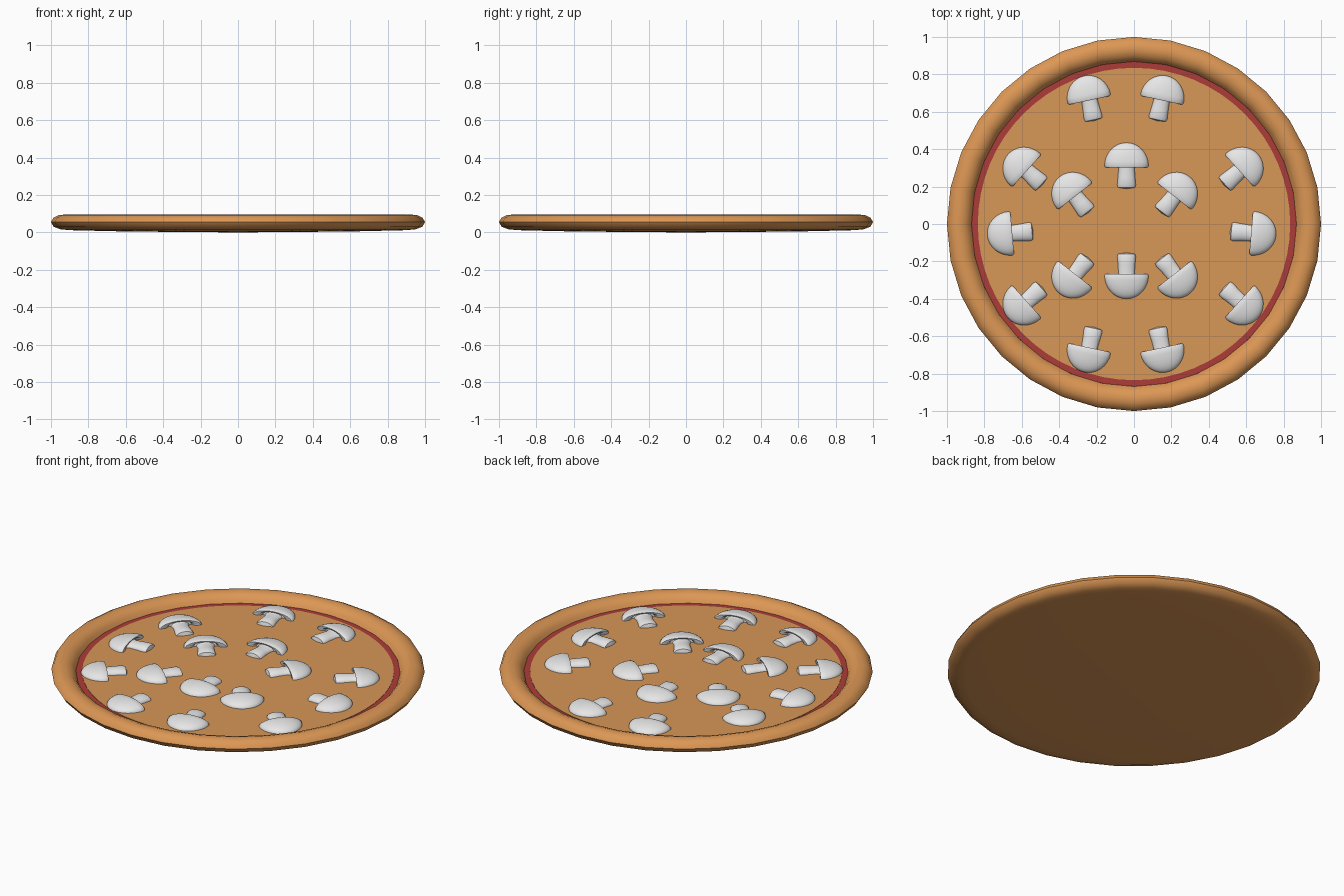
import bpy, bmesh, math

if "Cube" in bpy.data.objects:
    bpy.data.objects.remove(bpy.data.objects["Cube"])


def material(name, rgb):
    m = bpy.data.materials.new(name)
    m.diffuse_color = (*rgb, 1)
    m.use_nodes = True
    m.node_tree.nodes["Principled BSDF"].inputs["Base Color"].default_value = m.diffuse_color
    return m


CRUST = material("baked crust", (0.72, 0.31, 0.09))
CHEESE = material("golden cheese", (0.68, 0.31, 0.093))
SAUCE = material("tomato red", (0.42, 0.045, 0.04))
MUSHROOM = material("mushroom white", (0.80, 0.80, 0.80))


def finish(bm, name, mat, angle=45):
    bmesh.ops.remove_doubles(bm, verts=bm.verts, dist=1e-5)
    bmesh.ops.recalc_face_normals(bm, faces=bm.faces)
    me = bpy.data.meshes.new(name)
    bm.to_mesh(me)
    bm.free()
    me.materials.append(mat)
    ob = bpy.data.objects.new(name, me)
    bpy.context.collection.objects.link(ob)
    bpy.context.view_layer.objects.active = ob
    ob.select_set(True)
    bpy.ops.object.shade_smooth_by_angle(angle=math.radians(angle))
    ob.select_set(False)
    return ob


def lathe(name, profile, mat, steps):
    bm = bmesh.new()
    vs = [bm.verts.new((r, 0, z)) for r, z in profile]
    es = [bm.edges.new(p) for p in zip(vs, vs[1:])]
    bmesh.ops.spin(bm, geom=vs + es, cent=(0, 0, 0), axis=(0, 0, 1),
                   angle=math.tau, steps=steps, use_merge=True)
    return finish(bm, name, mat)


# Dough base with rolled rim
lathe("crust", [(0, 0), (0.6, 0.005), (0.9, 0.012), (0.95, 0.017), (0.985, 0.03),
                (1, 0.055), (0.987, 0.078), (0.96, 0.092), (0.93, 0.095),
                (0.90, 0.085), (0.88, 0.066), (0.865, 0.04), (0, 0.04)], CRUST, 32)

# Sauce ring showing around the cheese
lathe("sauce", [(0, 0.041), (0.82, 0.041), (0.82, 0.047), (0.868, 0.047), (0.872, 0.041)], SAUCE, 64)
lathe("cheese", [(0, 0.049), (0.835, 0.049), (0.835, 0.042)], CHEESE, 64)

# Mushroom slice: half-ellipse sections (y, half width, height) from cap top to stem foot
CAP = [(0.125 * math.cos(a), 0.118 * math.sin(a), 0.042 * math.sin(a))
       for a in (math.pi / 2 * i / 8 for i in range(9))]
STEM = [(-0.009, 0.110, 0.038), (-0.007, 0.080, 0.032), (0.010, 0.064, 0.028),
        (0.008, 0.050, 0.026), (-0.015, 0.043, 0.025), (-0.06, 0.046, 0.027),
        (-0.10, 0.050, 0.028), (-0.115, 0.046, 0.022), (-0.122, 0.0, 0.0)]
N = 16


def mushroom_mesh():
    bm = bmesh.new()
    rings = []
    for y, w, h in CAP + STEM:
        rings.append([bm.verts.new((w * math.cos(math.pi * k / N), y,
                                    h * math.sin(math.pi * k / N))) for k in range(N + 1)])
    for a, b in zip(rings, rings[1:]):
        for k in range(N):
            bm.faces.new((a[k], a[k + 1], b[k + 1], b[k]))
    return finish(bm, "mushroom", MUSHROOM, 50)


# Placement: x, y, turn in degrees (0 = cap towards +y)
SPOTS = [(-0.04, 0.31, 0), (-0.04, -0.275, 180),
         (-0.32, 0.155, 38), (0.22, 0.155, -38), (-0.32, -0.275, 142), (0.22, -0.275, -142),
         (-0.24, 0.67, 12), (0.15, 0.67, -12), (-0.24, -0.67, 168), (0.15, -0.67, -168),
         (-0.58, 0.29, 48), (0.57, 0.29, -48), (-0.58, -0.42, 132), (0.57, -0.42, -132),
         (-0.66, -0.05, 95), (0.635, -0.05, -95)]
first = mushroom_mesh()
for i, (x, y, deg) in enumerate(SPOTS):
    ob = first if i == 0 else first.copy()
    if i:
        bpy.context.collection.objects.link(ob)
    ob.name = f"mushroom_{i + 1}"
    ob.location = (x, y, 0.048)
    ob.rotation_euler = (0, 0, math.radians(deg))
